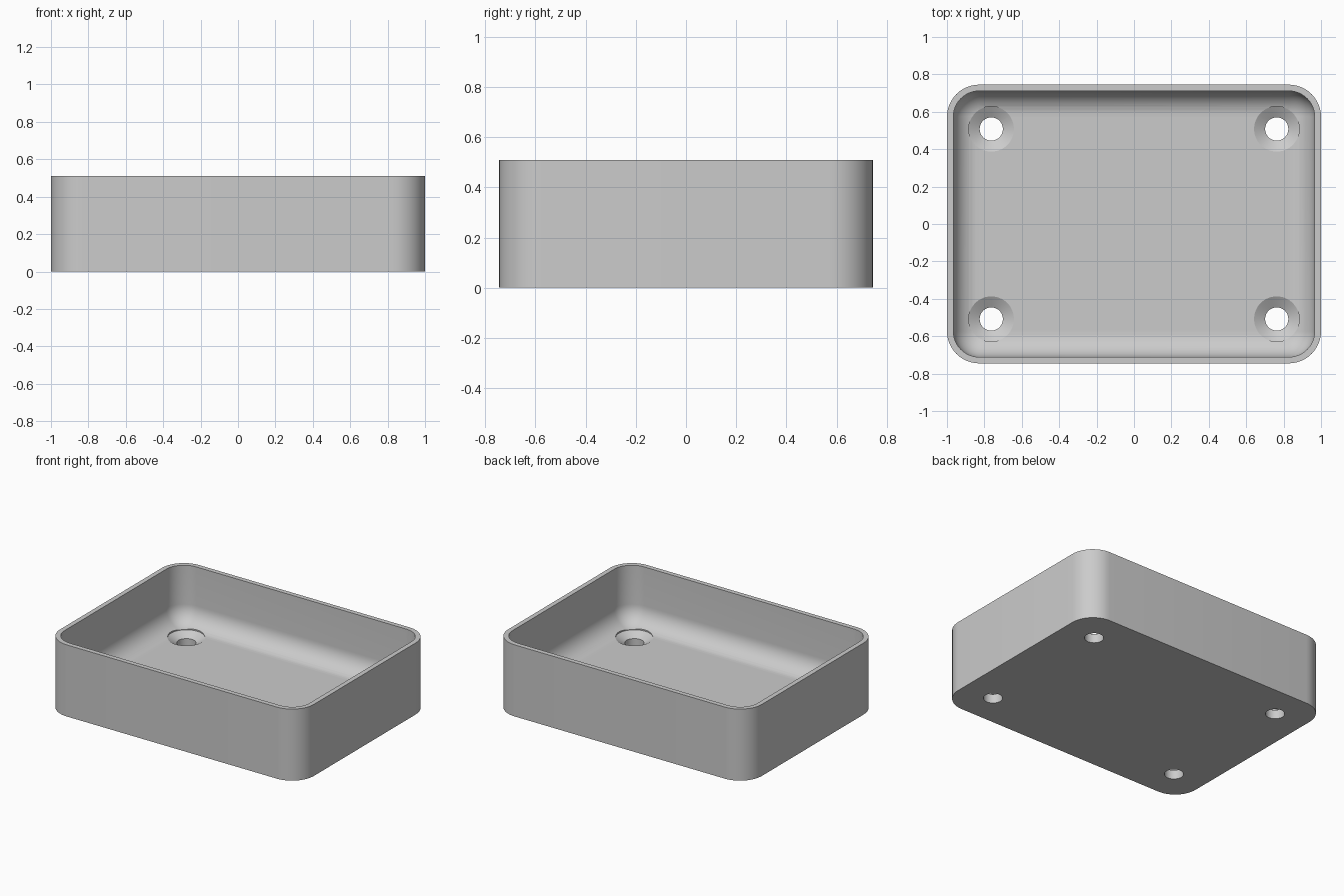
import bpy, bmesh, math

if "Cube" in bpy.data.objects:
    bpy.data.objects.remove(bpy.data.objects["Cube"])

HX, HY, H = 1.0, 0.745, 0.51        # outer half sizes and height
WALL, FLOOR, CORNER = 0.034, 0.10, 0.172
FILLET = 0.133                      # inner rounding between wall and floor
HOLE_X, HOLE_Y = 0.763, 0.508
HOLE_R, SINK_R, SINK_Z = 0.062, 0.121, 0.065

grey = bpy.data.materials.new("light grey")
grey.diffuse_color = (0.6, 0.6, 0.6, 1)
grey.use_nodes = True
grey.node_tree.nodes["Principled BSDF"].inputs["Base Color"].default_value = grey.diffuse_color


def rounded_loop(bm, inset, z, steps=12):
    """Rounded rectangle ring, inset from the outer outline."""
    r = CORNER - inset
    verts = []
    for i, (sx, sy) in enumerate([(1, 1), (-1, 1), (-1, -1), (1, -1)]):
        for s in range(steps + 1):
            a = math.pi / 2 * (i + s / steps)
            verts.append(bm.verts.new((sx * (HX - CORNER) + r * math.cos(a),
                                       sy * (HY - CORNER) + r * math.sin(a), z)))
    return verts


def loft(bm, rings):
    """Skin consecutive rings and cap both ends."""
    for a, b in zip(rings, rings[1:]):
        n = len(a)
        for i in range(n):
            j = (i + 1) % n
            bm.faces.new((a[i], a[j], b[j], b[i]))
    bm.faces.new(rings[0][::-1])
    bm.faces.new(rings[-1])


def finish(name, bm):
    bmesh.ops.recalc_face_normals(bm, faces=bm.faces)
    mesh = bpy.data.meshes.new(name)
    bm.to_mesh(mesh)
    bm.free()
    mesh.materials.append(grey)
    obj = bpy.data.objects.new(name, mesh)
    bpy.context.collection.objects.link(obj)
    return obj


# Tray: outer wall, rim, inner wall, floor rounding
profile = [(0, 0), (0, H), (WALL, H)]
for k in range(13):
    a = math.pi / 2 * k / 12
    profile.append((WALL + FILLET * (1 - math.cos(a)),
                    FLOOR + FILLET * (1 - math.sin(a))))
bm = bmesh.new()
loft(bm, [rounded_loop(bm, inset, z) for inset, z in profile])
tray = finish("tray", bm)

# Countersunk screw hole cutters in the four corners
bm = bmesh.new()
for sx in (-1, 1):
    for sy in (-1, 1):
        rings = []
        for r, z in [(HOLE_R, -0.1), (HOLE_R, SINK_Z), (SINK_R, FLOOR), (SINK_R, 0.4)]:
            rings.append([bm.verts.new((sx * HOLE_X + r * math.cos(t * math.pi / 24),
                                        sy * HOLE_Y + r * math.sin(t * math.pi / 24), z))
                          for t in range(48)])
        loft(bm, rings)
cutter = finish("screw_hole_cutter", bm)

cut = tray.modifiers.new("screw holes", 'BOOLEAN')
cut.operation, cut.solver, cut.object = 'DIFFERENCE', 'EXACT', cutter
bpy.context.view_layer.objects.active = tray
tray.select_set(True)
bpy.ops.object.modifier_apply(modifier=cut.name)
cutter.hide_render = True
cutter.hide_set(True)

# Smooth rounding with crisp rim and hole edges
bpy.ops.object.shade_smooth_by_angle(angle=math.radians(25))
